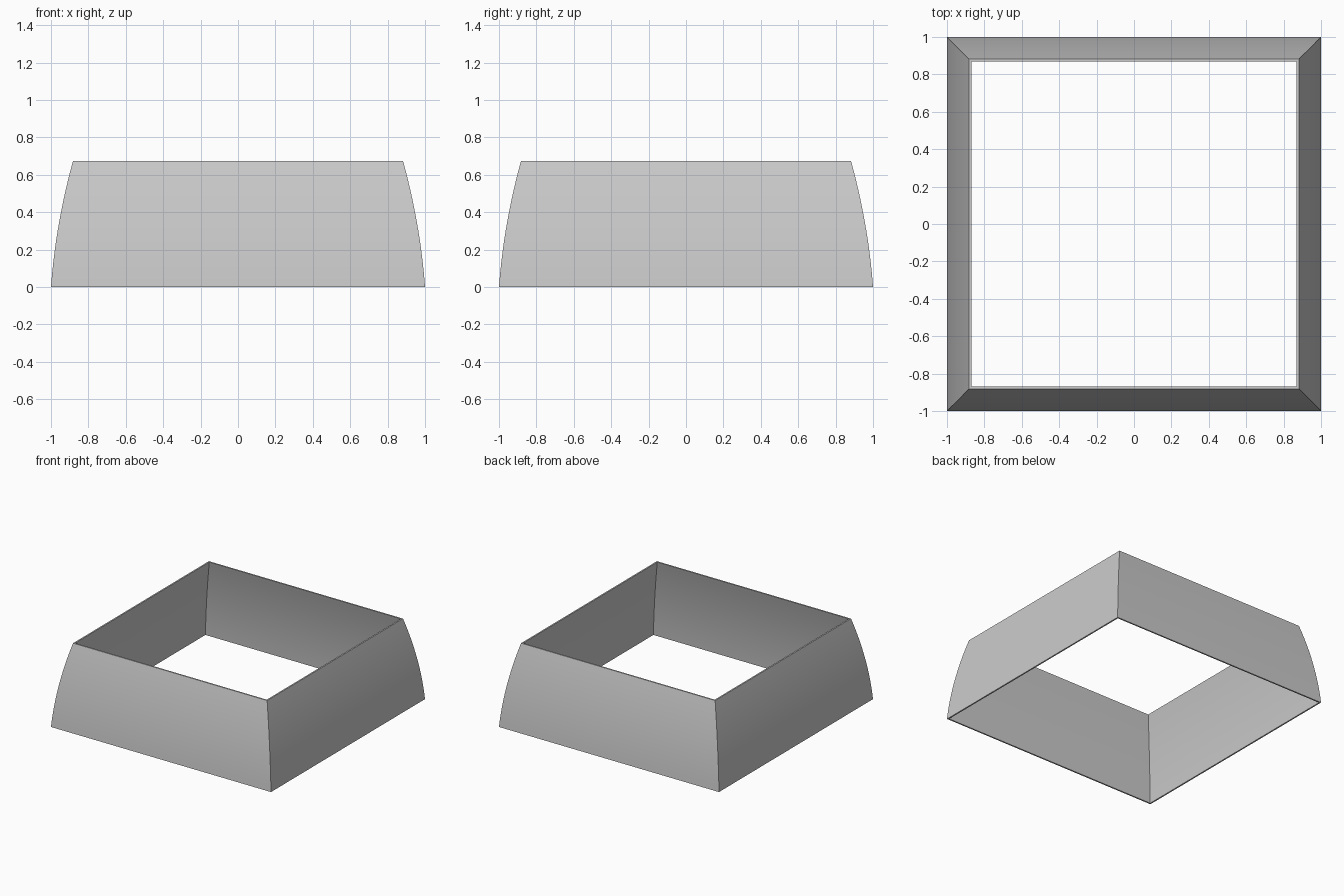
import bpy
import bmesh
import math

cube = bpy.data.objects.get("Cube")
if cube:
    bpy.data.objects.remove(cube, do_unlink=True)

HEIGHT = 0.675
TOP_HALF = 0.882
THICK = 0.012
BOW = 0.017
STEPS = 16

grey = bpy.data.materials.new("plain grey")
grey.use_nodes = True
colour = (0.6, 0.6, 0.6, 1)
grey.diffuse_color = colour
grey.node_tree.nodes["Principled BSDF"].inputs["Base Color"].default_value = colour


def half_width(t):
    """Outer half width at height fraction t, bowed gently outwards."""
    return 1 + (TOP_HALF - 1) * t + 4 * BOW * t * (1 - t)


# Wall section: up the outside, then back down the inside
fractions = [i / STEPS for i in range(STEPS + 1)]
section = [(half_width(t), t * HEIGHT) for t in fractions]
section += [(half_width(t) - THICK, t * HEIGHT) for t in reversed(fractions)]

# Sweep the section around the four mitred corners
bm = bmesh.new()
corners = [(-1, -1), (1, -1), (1, 1), (-1, 1)]
rings = [[bm.verts.new((sx * r, sy * r, z)) for r, z in section]
         for sx, sy in corners]
for k, ring in enumerate(rings):
    following = rings[(k + 1) % 4]
    for i in range(len(section)):
        j = (i + 1) % len(section)
        bm.faces.new((ring[i], following[i], following[j], ring[j]))
bmesh.ops.recalc_face_normals(bm, faces=bm.faces)

mesh = bpy.data.meshes.new("curved_frame")
bm.to_mesh(mesh)
bm.free()
mesh.materials.append(grey)
frame = bpy.data.objects.new("curved_frame", mesh)
bpy.context.collection.objects.link(frame)

# Smooth curved walls with crisp corners and rims
bpy.context.view_layer.objects.active = frame
frame.select_set(True)
bpy.ops.object.shade_smooth_by_angle(angle=math.radians(30))
